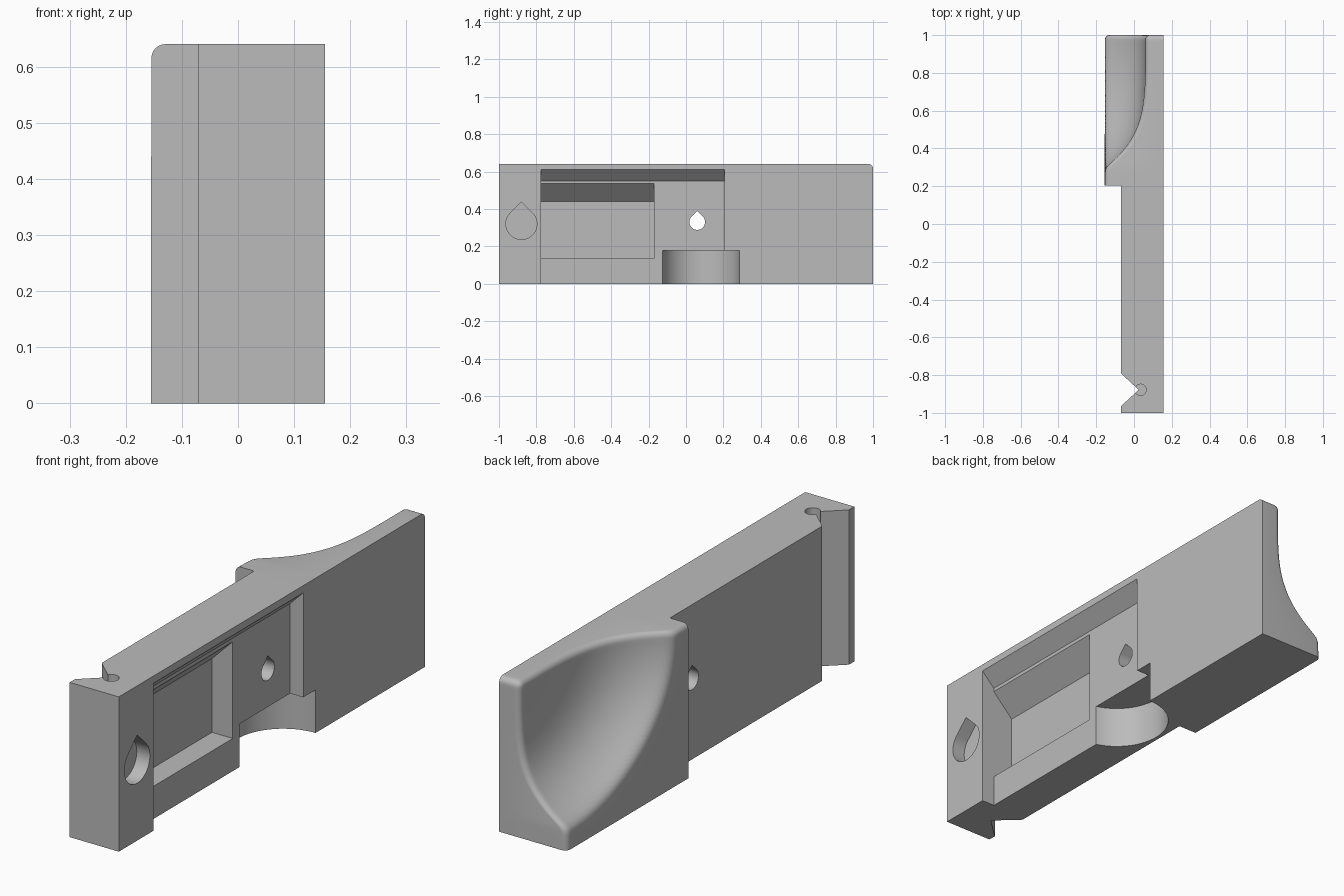
import bpy, bmesh, math

cube = bpy.data.objects.get("Cube")
if cube:
    bpy.data.objects.remove(cube, do_unlink=True)

BACK, FRONT, STEP, TOP = 0.155, -0.155, 0.205, 0.64
ROUND = 0.025

grey = bpy.data.materials.new("light grey")
grey.use_nodes = True
colour = (0.5, 0.5, 0.5, 1)
grey.diffuse_color = colour
grey.node_tree.nodes["Principled BSDF"].inputs["Base Color"].default_value = colour


def add_object(name, bm):
    bmesh.ops.recalc_face_normals(bm, faces=bm.faces)
    mesh = bpy.data.meshes.new(name)
    bm.to_mesh(mesh)
    bm.free()
    mesh.materials.append(grey)
    obj = bpy.data.objects.new(name, mesh)
    bpy.context.collection.objects.link(obj)
    return obj


def prism(name, points, axis, low, high):
    """Extrude a closed profile along the axis with the given index."""
    bm = bmesh.new()
    rings = []
    for level in (low, high):
        ring = []
        for point in points:
            co = list(point)
            co.insert(axis, level)
            ring.append(bm.verts.new(co))
        rings.append(ring)
        bm.faces.new(ring)
    for i in range(len(points)):
        j = (i + 1) % len(points)
        bm.faces.new((rings[0][i], rings[0][j], rings[1][j], rings[1][i]))
    return add_object(name, bm)


def circle(cx, cy, r, count, start=0, sweep=360):
    steps = count if sweep == 360 else count - 1
    angles = [math.radians(start + sweep * i / steps) for i in range(count)]
    return [(cx + r * math.cos(a), cy + r * math.sin(a)) for a in angles]


def teardrop(name, y, z, r, low, high):
    points = circle(y, z, r, 37, -225, 270) + [(y, z + r * math.sqrt(2))]
    return prism(name, points, 0, low, high)


def cut(obj, cutters):
    for cutter in cutters:
        mod = obj.modifiers.new("cut", "BOOLEAN")
        mod.operation = "DIFFERENCE"
        mod.solver = "EXACT"
        mod.object = cutter
        bpy.context.view_layer.objects.active = obj
        bpy.ops.object.modifier_apply(modifier=mod.name)


def spaced(low, high, count):
    """Even spacing, then tighter steps around the rounded end."""
    flat = high - ROUND
    even = [low + (flat - low) * i / count for i in range(count)]
    return even + [flat + ROUND * math.sin(math.pi / 2 * i / 6) for i in range(7)]


def scooped_surface(y, z):
    """Thumb scoop blended into the side, with rounded outer edges."""
    r = math.hypot((1 - y) / 0.7, (TOP - z) / 0.55)
    scoop = 0.06 - 0.215 * r ** 4.4
    gap = scoop - FRONT
    x = (scoop + FRONT + math.sqrt(gap * gap + 0.0004)) / 2
    a, b = max(0, y - 1 + ROUND), max(0, z - TOP + ROUND)
    d = min(ROUND, max(a, b))
    x += ROUND - math.sqrt(max(0, ROUND ** 2 - d ** 2))
    if a > 0 and b > 0:
        k = d / math.hypot(a, b)
        y, z = 1 - ROUND + a * k, TOP - ROUND + b * k
    return x, y, z


# Thumb block: curved side, straight walls and a flat back
bm = bmesh.new()
ys, zs = spaced(STEP, 1, 56), spaced(0, TOP, 48)
grid = [[bm.verts.new(scooped_surface(y, z)) for z in zs] for y in ys]
for i in range(len(ys) - 1):
    for j in range(len(zs) - 1):
        bm.faces.new((grid[i][j], grid[i + 1][j], grid[i + 1][j + 1], grid[i][j + 1]))
rim = [e for e in bm.edges if e.is_boundary]
new = bmesh.ops.extrude_edge_only(bm, edges=rim)["geom"]
for v in new:
    if isinstance(v, bmesh.types.BMVert):
        v.co.x = BACK
bmesh.ops.holes_fill(bm, edges=[e for e in bm.edges if e.is_boundary], sides=0)
thumb_block = add_object("thumb_block", bm)

# Long bar with a V groove near its end
SIDE = -0.07
bar = prism("bar", [(SIDE, -1), (BACK, -1), (BACK, STEP), (SIDE, STEP),
                    (SIDE, -0.79), (0.025, -0.878), (SIDE, -0.965)], 2, 0, TOP)

# Cutters: stepped pocket with sloped ceilings, round notch and holes
shallow_pocket = prism("shallow_pocket_cutter", [(0.095, -0.1), (0.095, 0.55),
                       (0.255, 0.71), (0.255, -0.1)], 1, -0.775, 0.3)
deep_pocket = prism("deep_pocket_cutter", [(0, 0.135), (0, 0.44), (0.2, 0.64),
                    (0.2, 0.135)], 1, -0.775, -0.17)
round_notch = prism("round_notch_cutter", circle(0.075 * 2 + 0.005, 0.075, 0.21, 64),
                    2, -0.1, 0.178)
through_hole = teardrop("through_hole_cutter", 0.06, 0.33, 0.042, -0.3, 0.3)
blind_hole = teardrop("blind_hole_cutter", -0.88, 0.32, 0.083, BACK - 0.06, 0.3)
pin_hole = prism("pin_hole_cutter", circle(0.035, -0.878, 0.03, 32), 2, TOP - 0.1, 0.8)

cutters = [shallow_pocket, deep_pocket, round_notch, through_hole, blind_hole, pin_hole]
cut(bar, cutters)
cut(thumb_block, [round_notch])
for cutter in cutters:
    bpy.data.objects.remove(cutter, do_unlink=True)

# Drop the bar's hidden end where it meets the thumb block
bm = bmesh.new()
bm.from_mesh(bar.data)
hidden = [f for f in bm.faces if all(abs(v.co.y - STEP) < 1e-4 for v in f.verts)]
bmesh.ops.delete(bm, geom=hidden, context="FACES_ONLY")
bm.to_mesh(bar.data)
bm.free()

# Smooth the curves and keep the edges sharp
for obj in bpy.context.selected_objects:
    obj.select_set(False)
for obj in (bar, thumb_block):
    obj.select_set(True)
bpy.context.view_layer.objects.active = bar
bpy.ops.object.shade_smooth_by_angle(angle=math.radians(30))
